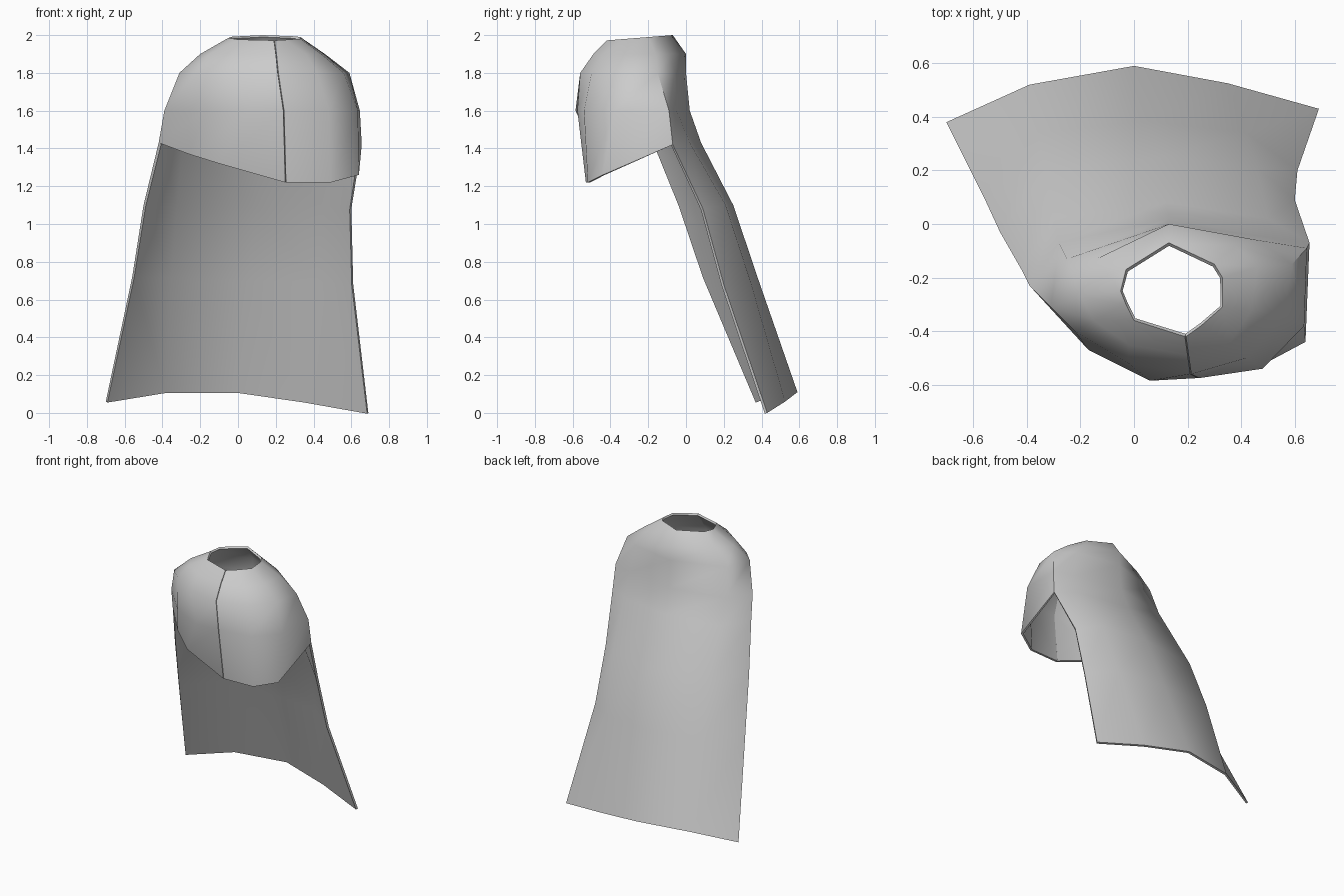
import bpy, bmesh

if "Cube" in bpy.data.objects:
    bpy.data.objects.remove(bpy.data.objects["Cube"])

# Rings run from the front seam round the left side, the back and the right side.
neck = [(.19, -.42), (0, -.36), (-.03, -.30), (-.05, -.25), (-.03, -.17),
        (.13, -.07), (.30, -.15), (.33, -.20), (.33, -.31), (.25, -.38)]
collar = [(.20, -.49), (-.02, -.45), (-.15, -.36), (-.20, -.27), (-.14, -.13),
          (.13, 0), (.38, -.08), (.46, -.16), (.44, -.32), (.36, -.44)]
shoulder = [(.21, -.56), (-.02, -.52), (-.22, -.40), (-.31, -.31), (-.25, -.13),
            (.13, 0), (.46, -.06), (.59, -.15), (.56, -.34), (.42, -.50)]
chest = [(.24, -.575), (.06, -.585), (-.17, -.47), (-.39, -.23), (-.28, -.07),
         (.13, .02), (.50, -.05), (.645, -.09), (.635, -.38), (.48, -.54)]
hem = [(.25, -.53, 1.22), (-.10, -.46, 1.32), (-.26, -.34, 1.37), (-.42, -.17, 1.43),
       (-.30, .02, 1.43), (.12, .08, 1.43), (.50, .02, 1.43), (.655, -.07, 1.42),
       (.64, -.44, 1.26), (.49, -.52, 1.22)]

# Cape rows hang from the back half of the hem, left edge to right edge.
cape_rows = [
    [(-.50, -.03, 1.1), (-.33, .20, 1.1), (.10, .25, 1.1), (.46, .21, 1.1), (.60, .09, 1.08)],
    [(-.56, .10, .72), (-.36, .34, .72), (.05, .385, .7), (.42, .34, .7), (.61, .20, .68)],
    [(-.70, .38, .06), (-.39, .52, .11), (0, .59, .11), (.35, .525, .06), (.69, .43, 0)],
]
FIRST = 3   # ring column where the cape's left edge starts


def level(ring, z, tilt=0):
    return [(x, y, z + tilt * (y + .07)) for x, y in ring]


def add_strip(bm, upper, lower):
    for i in range(len(upper) - 1):
        bm.faces.new((upper[i], upper[i + 1], lower[i + 1], lower[i]))


# Mantle: closed round the shoulders, with an open seam at the front
bm = bmesh.new()
rings = [level(neck, 2.0, .08), level(collar, 1.9), level(shoulder, 1.8),
         level(chest, 1.6), hem]
previous = None
for ring in rings:
    x, y, z = ring[0]
    verts = [bm.verts.new(p) for p in ring + [(x + .004, y, z)]]
    if previous:
        add_strip(bm, previous, verts)
    previous = verts

# Long cape down the back, continuing the mantle's cloth
previous = previous[FIRST:FIRST + 5]
for row in cape_rows:
    verts = [bm.verts.new(p) for p in row]
    add_strip(bm, previous, verts)
    previous = verts

mesh = bpy.data.meshes.new("hooded_cape_cloth")
bm.to_mesh(mesh)
bm.free()
cloak = bpy.data.objects.new("shoulder_cloak", mesh)
bpy.context.collection.objects.link(cloak)
bpy.context.view_layer.objects.active = cloak
cloak.select_set(True)

# Thin lining on the inside
lining = cloak.modifiers.new("lining", 'SOLIDIFY')
lining.thickness = .015
lining.offset = -1
bpy.ops.object.modifier_apply(modifier="lining")
bpy.ops.object.shade_smooth_by_angle(angle=.9)
